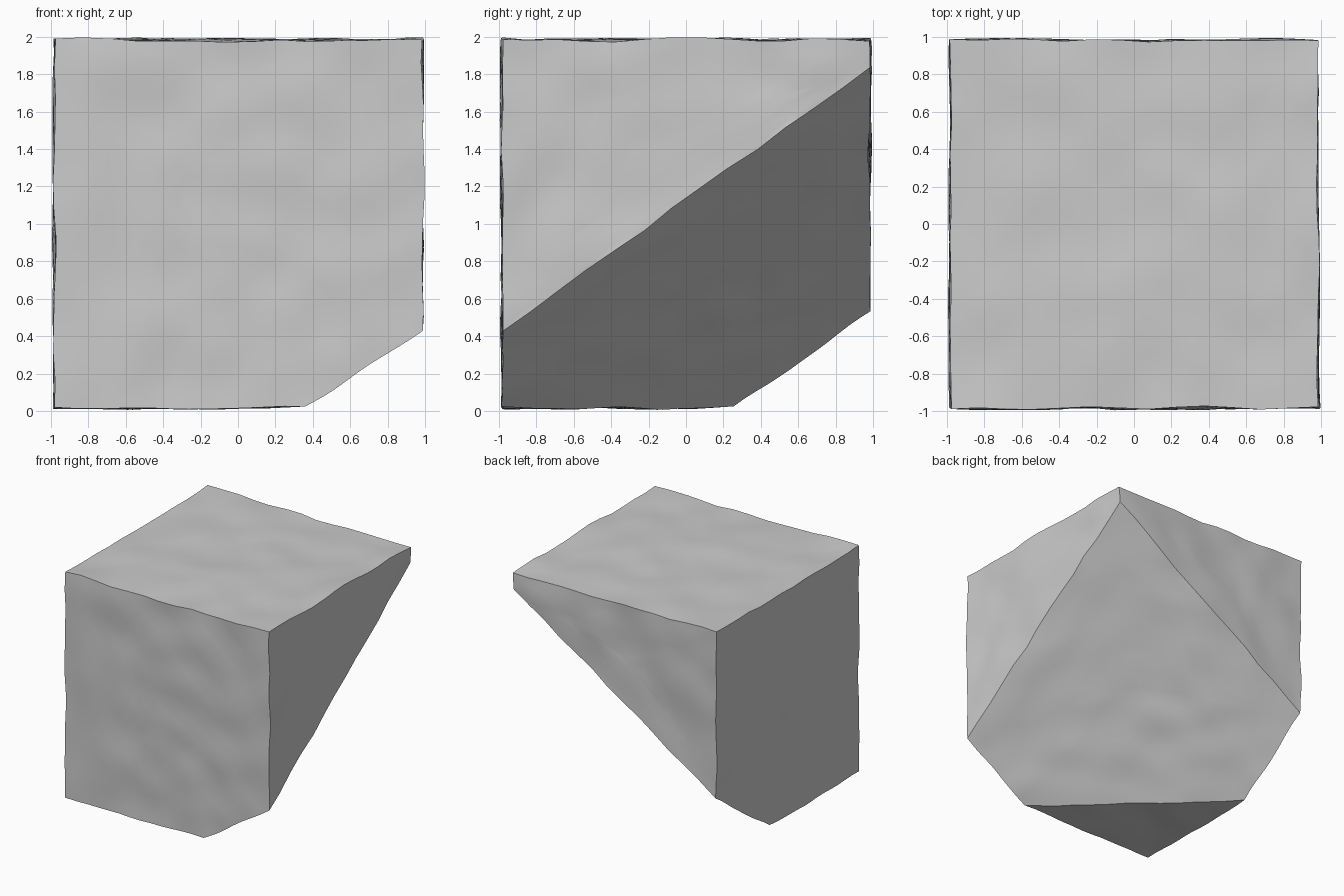
import bpy, bmesh, math
from mathutils import Vector, noise

if "Cube" in bpy.data.objects:
    bpy.data.objects.remove(bpy.data.objects["Cube"])

bm = bmesh.new()
# block slightly inside the 2 unit bounds, leaving room for the rough surface
bmesh.ops.create_cube(bm, size=1.968)
bmesh.ops.translate(bm, verts=bm.verts, vec=(0, 0, 1))

# slanted break removing the lower back right corner
cut_normal = Vector((0.66, 0.715, -1)).normalized()
bmesh.ops.bisect_plane(bm, geom=bm.verts[:] + bm.edges[:] + bm.faces[:],
                       plane_co=(0.98, -0.98, 0.43), plane_no=cut_normal,
                       clear_outer=True)
bmesh.ops.holes_fill(bm, edges=[e for e in bm.edges if e.is_boundary], sides=0)

# even triangle grid over every face
bmesh.ops.poke(bm, faces=bm.faces[:])
bmesh.ops.subdivide_edges(bm, edges=bm.edges[:], cuts=12, use_grid_fill=True)
bmesh.ops.triangulate(bm, faces=bm.faces[:])
bmesh.ops.recalc_face_normals(bm, faces=bm.faces[:])

# gentle hewn-stone wobble
for v in bm.verts:
    v.co += 0.018 * noise.noise_vector(v.co * 3.5 + Vector((4.3, 1.7, 8.1)))
    v.co.x = max(-1, min(1, v.co.x))
    v.co.y = max(-1, min(1, v.co.y))
    v.co.z = max(0, min(2, v.co.z))

mesh = bpy.data.meshes.new("broken_block")
bm.to_mesh(mesh)
bm.free()
block = bpy.data.objects.new("broken_block", mesh)
bpy.context.collection.objects.link(block)
bpy.context.view_layer.objects.active = block
block.select_set(True)
bpy.ops.object.shade_smooth_by_angle(angle=math.radians(30))
